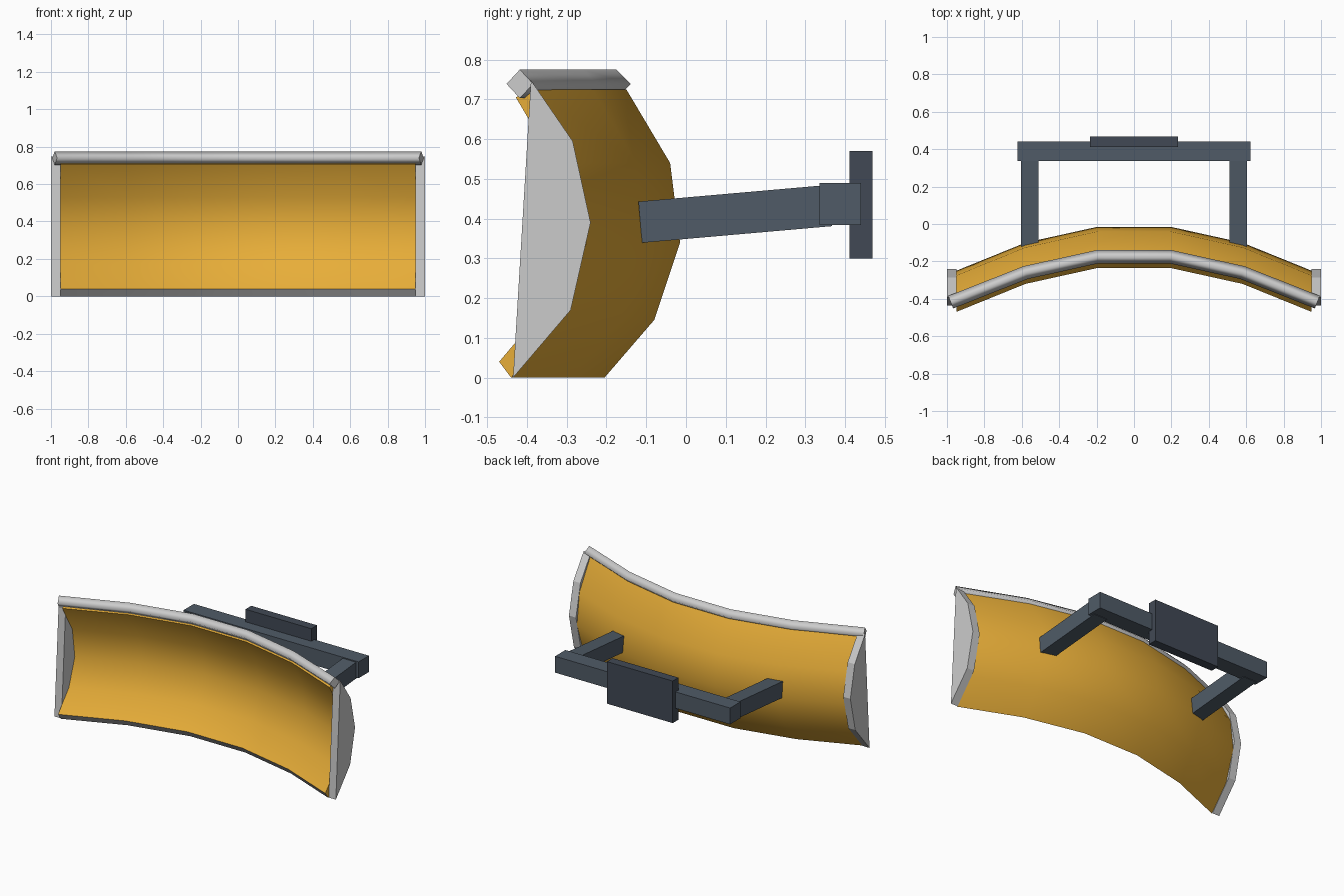
import bpy, bmesh, math
from mathutils import Vector, Matrix

if "Cube" in bpy.data.objects:
    bpy.data.objects.remove(bpy.data.objects["Cube"])


def material(name, rgb):
    m = bpy.data.materials.new(name)
    m.diffuse_color = (*rgb, 1)
    m.use_nodes = True
    m.node_tree.nodes["Principled BSDF"].inputs["Base Color"].default_value = m.diffuse_color
    return m


YELLOW = material("yellow_paint", (0.8, 0.42, 0.04))
STEEL = material("frame_steel", (0.08, 0.105, 0.135))
DARK = material("coupler_steel", (0.053, 0.066, 0.09))


def finish(name, bm, mat=None):
    bmesh.ops.recalc_face_normals(bm, faces=bm.faces)
    me = bpy.data.meshes.new(name)
    bm.to_mesh(me)
    bm.free()
    ob = bpy.data.objects.new(name, me)
    bpy.context.collection.objects.link(ob)
    if mat:
        me.materials.append(mat)
    return ob


def loft(rings):
    """Skin closed rings in order; returns bmesh and the side faces."""
    bm = bmesh.new()
    vs = [[bm.verts.new(p) for p in r] for r in rings]
    n = len(vs[0])
    for a, b in zip(vs, vs[1:]):
        for i in range(n):
            j = (i + 1) % n
            f = bm.faces.new((a[i], a[j], b[j], b[i]))
            f.smooth = True
            f.tag = i == n - 1      # closing strip of the profile
    for r in (vs[0], vs[-1]):
        cap = bm.faces.new(r)
        for e in cap.edges:
            e.smooth = False
    return bm


def box(name, size, loc, mat, tilt=0):
    bm = bmesh.new()
    bmesh.ops.create_cube(bm, size=1, matrix=Matrix.Translation(loc)
                          @ Matrix.Rotation(tilt, 4, 'X')
                          @ Matrix.Diagonal((*size, 1)))
    return finish(name, bm, mat)


# bowed line of the blade: x station and y setback
bow = [(-0.95, -0.235), (-0.58, -0.085), (-0.195, 0),
       (0.195, 0), (0.58, -0.085), (0.95, -0.235)]

# curved blade: back profile then front profile, bottom lip closes the loop
back = [(-0.205, 0), (-0.08, 0.145), (-0.015, 0.34), (-0.04, 0.54), (-0.15, 0.725)]
front = [(-0.193, 0.705), (-0.09, 0.53), (-0.065, 0.345), (-0.125, 0.17), (-0.235, 0.04)]
bm = loft([[(x, y + dy, z) for y, z in back + front] for x, dy in bow])
for f in bm.faces:
    if f.tag:
        f.material_index = 1        # bare metal cutting lip
blade = finish("blade", bm, YELLOW)
blade.data.materials.append(material("bare_metal", (0.5, 0.5, 0.5)))
bpy.context.view_layer.objects.active = blade
blade.select_set(True)
bpy.ops.object.shade_smooth_by_angle(angle=math.radians(32))

# four-sided rail along the top edge
r = 0.036
path = [Vector((x, -0.175 + dy, 0.739)) for x, dy in bow]
for i, s in ((0, -1), (-1, 1)):
    path[i] = Vector((0.98 * s, -0.418, 0.739))
rings = []
for i, p in enumerate(path):
    t = (path[min(i + 1, 5)] - path[max(i - 1, 0)]).normalized()
    side = Vector((-t.y, t.x, 0)) * r
    up = Vector((0, 0, r))
    rings.append([p + side, p + up, p - side, p - up])
finish("top_rail", loft(rings))

# end plates
plate = [(-0.435, 0), (-0.39, 0.748), (-0.285, 0.595), (-0.24, 0.39), (-0.29, 0.17)]
for s, label in ((-1, "left"), (1, "right")):
    bm = loft([[(x * s, y, z) for y, z in plate] for x in (0.95, 1.0)])
    for f in bm.faces:
        f.smooth = False
    finish(label + "_end_plate", bm)

    # tilted push arms
    box(label + "_arm", (0.095, 0.48, 0.104), (0.557 * s, 0.124, 0.412),
        STEEL, math.radians(5))

# rear crossbar and coupler plate
box("crossbar", (1.244, 0.105, 0.105), (0, 0.388, 0.437), STEEL)
box("coupler_plate", (0.468, 0.058, 0.27), (0, 0.44, 0.435), DARK)
